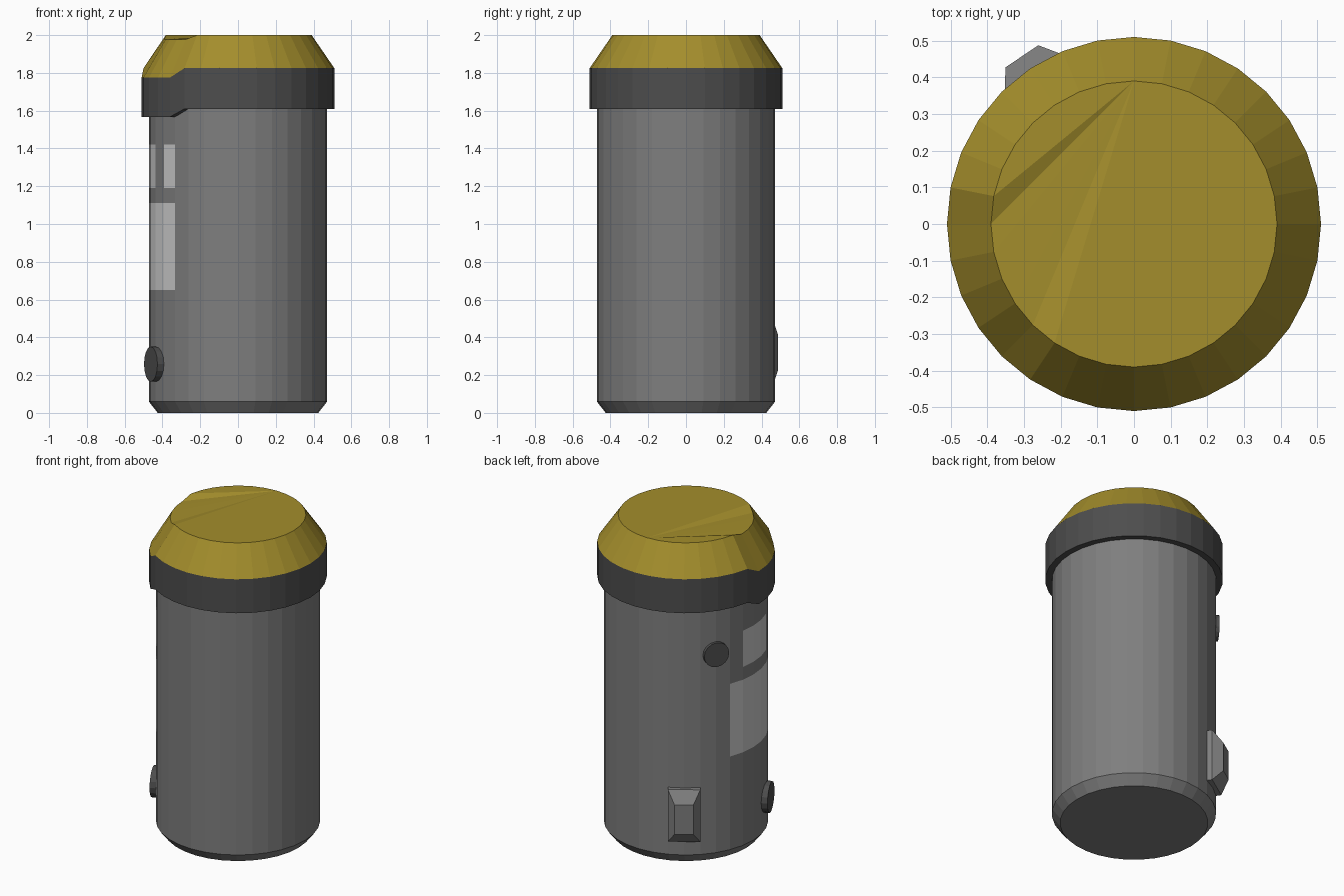
import bpy, bmesh
from math import sin, cos, radians, pi
from mathutils import Matrix, Vector

if "Cube" in bpy.data.objects:
    bpy.data.objects.remove(bpy.data.objects["Cube"])

SIDES = 32


def material(name, rgb):
    m = bpy.data.materials.new(name)
    m.diffuse_color = (*rgb, 1)
    m.use_nodes = True
    m.node_tree.nodes["Principled BSDF"].inputs["Base Color"].default_value = m.diffuse_color
    return m


body_grey = material("body_grey", (0.21, 0.21, 0.21))
panel_grey = material("panel_grey", (0.6, 0.6, 0.6))
dark_grey = material("dark_grey", (0.075, 0.075, 0.075))
gold = material("gold", (0.37, 0.27, 0.025))


def finish(bm, name, mats):
    bmesh.ops.recalc_face_normals(bm, faces=bm.faces)
    mesh = bpy.data.meshes.new(name)
    bm.to_mesh(mesh)
    bm.free()
    for m in mats:
        mesh.materials.append(m)
    ob = bpy.data.objects.new(name, mesh)
    bpy.context.collection.objects.link(ob)
    return ob


def lathe(name, profile, mats, pick, fan_top=None):
    """Profile rows are (radius, z, drop); drop lowers the front-left lip."""
    bm = bmesh.new()
    rings = []
    for r, z, drop in profile:
        ring = []
        for i in range(SIDES):
            a = 2 * pi * i / SIDES
            lip = 16 <= i <= 20
            ring.append(bm.verts.new((r * cos(a), r * sin(a), z - drop * lip)))
        rings.append(ring)
    for k in range(len(rings) - 1):
        lo, hi = rings[k], rings[k + 1]
        for i in range(SIDES):
            j = (i + 1) % SIDES
            bm.faces.new((lo[i], lo[j], hi[j], hi[i])).material_index = pick(k, i)
    bm.faces.new(rings[0][::-1])
    top = rings[-1]
    if fan_top is None:
        bm.faces.new(top)
    else:
        for s in range(1, SIDES - 1):
            f = bm.faces.new([top[(fan_top + d) % SIDES] for d in (0, s, s + 1)])
            f.material_index = 1
    return finish(bm, name, mats)


# Body, with pale panels on its front-left facets
def body_pick(k, i):
    lower = k == 2 and 14 <= i <= 19
    upper = k == 4 and i in (15, 16, 17, 19)
    return 1 if lower or upper else 0


R = 0.472
lathe("body",
      [(0.425, 0, 0), (R, 0.06, 0), (R, 0.65, 0), (R, 1.11, 0),
       (R, 1.19, 0), (R, 1.42, 0), (R, 1.65, 0)],
      [body_grey, panel_grey], body_pick)

# Cap: dark collar and gold tapered lid, with the pouring lip dipped
lathe("cap",
      [(0.46, 1.61, 0.043), (0.51, 1.61, 0.043), (0.51, 1.825, 0.05), (0.39, 2.0, 0.022)],
      [dark_grey, gold], lambda k, i: 1 if k == 2 else 0, fan_top=8)


def outward(angle, z):
    """Frame at the axis: local z points outward, local y points up."""
    a = radians(angle)
    n, up = Vector((cos(a), sin(a), 0)), Vector((0, 0, 1))
    m = Matrix((up.cross(n), up, n)).transposed().to_4x4()
    m.translation = (0, 0, z)
    return m


# Round buttons
def button(name, angle, z, radius, near, far):
    bm = bmesh.new()
    bmesh.ops.create_cone(bm, cap_ends=True, segments=16, radius1=radius, radius2=radius,
                          depth=far - near,
                          matrix=Matrix.Translation((0, 0, (near + far) / 2)))
    finish(bm, name, [dark_grey]).matrix_world = outward(angle, z)


button("lower_button", 202.5, 0.258, 0.093, 0.44, 0.50)
button("upper_button", 146.25, 1.32, 0.077, 0.44, 0.487)

# Bevelled rectangular switch on the back left
bm = bmesh.new()
loops = []
for w, h, d in ((0.093, 0.165, 0.44), (0.093, 0.165, 0.495), (0.054, 0.093, 0.55)):
    loops.append([bm.verts.new((x * w, y * h, d))
                  for x, y in ((-1, -1), (1, -1), (1, 1), (-1, 1))])
for lo, hi in zip(loops, loops[1:]):
    for i in range(4):
        j = (i + 1) % 4
        bm.faces.new((lo[i], lo[j], hi[j], hi[i]))
bm.faces.new(loops[0][::-1])
bm.faces.new(loops[-1])
finish(bm, "switch", [body_grey]).matrix_world = outward(123.75, 0.32)
